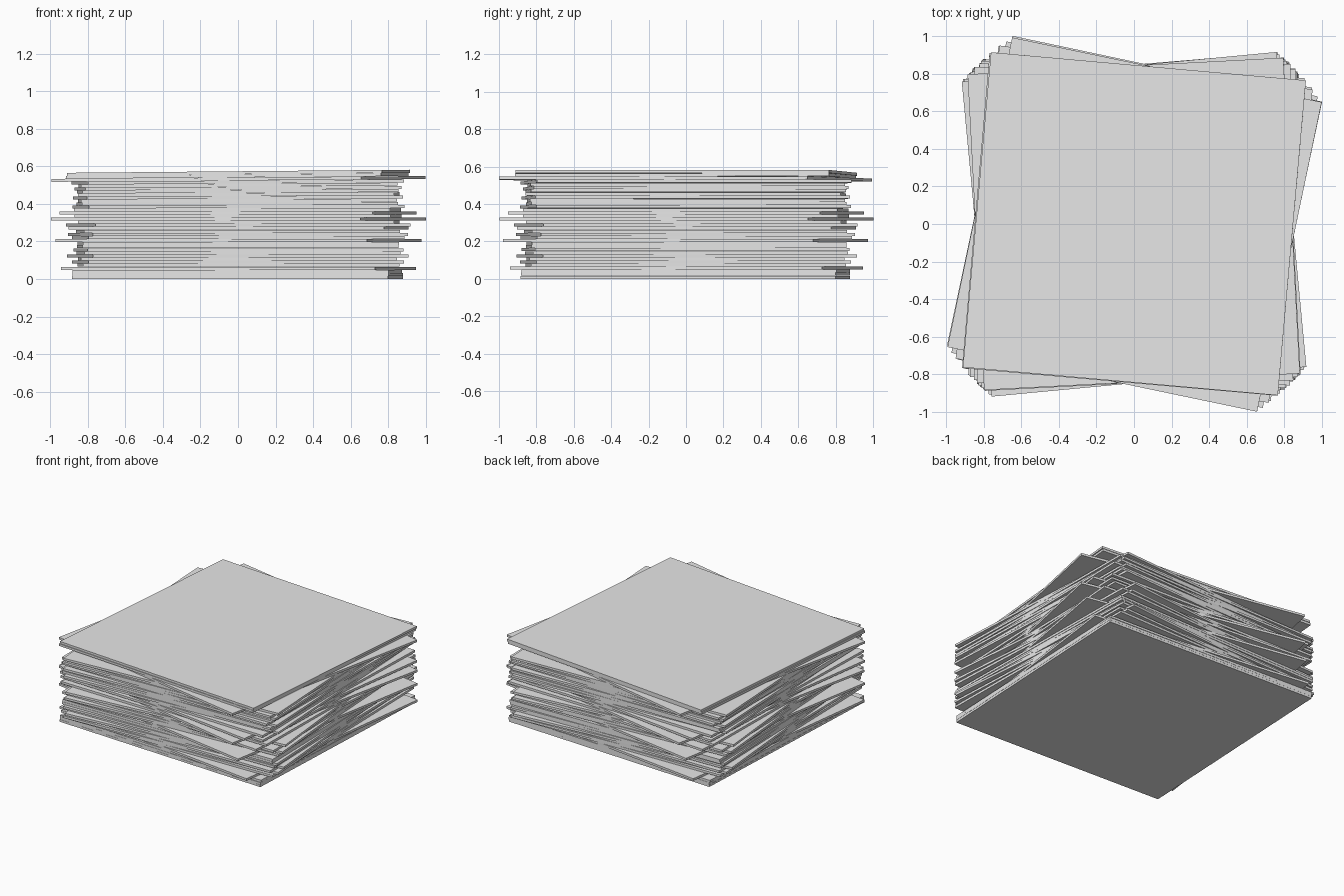
import bpy
import math
import random

cube = bpy.data.objects.get("Cube")
if cube:
    bpy.data.objects.remove(cube, do_unlink=True)

random.seed(4)
SIDE = 1.684       # width of one square sheet
THICK = 0.0161     # thickness of one sheet
PITCH = 0.0164     # height between sheets
LEAN_START = 22    # sheets above this lean gradually
LEAN_MAX = 0.009

grey = bpy.data.materials.new("light_grey")
grey.use_nodes = True
colour = (0.8, 0.8, 0.8, 1)
grey.diffuse_color = colour
grey.node_tree.nodes["Principled BSDF"].inputs["Base Color"].default_value = colour

# Twist of each sheet in degrees, bottom to top
twists = [-2.7, -2.7, -2.5, -7.5, 1, 3, 0.5, 4.8, 1.5, 2.5, 1, 1,
          -10, 3, 4.5, 1.5, -4.5, 5.4, -1, -12, -2, -8, -2, 3, 1,
          0.5, 2.5, -1, 1, 2, 0.5, 3, -11.8, -5, -5.1]


def add_sheet(index, twist):
    """One thin square sheet, twisted about the stack's axis."""
    lean = LEAN_MAX * max(0, index - LEAN_START) / (len(twists) - 1 - LEAN_START)
    shift = 0.004
    bpy.ops.mesh.primitive_cube_add(size=1, location=(
        random.uniform(-shift, shift), random.uniform(-shift, shift),
        THICK / 2 + index * PITCH))
    sheet = bpy.context.object
    sheet.name = f"sheet_{index + 1}"
    sheet.scale = (SIDE, SIDE, THICK)
    sheet.rotation_euler = (0, -lean, math.radians(twist))
    # lean is applied about the world y axis after the twist
    sheet.rotation_mode = 'QUATERNION'
    from mathutils import Quaternion
    sheet.rotation_quaternion = (Quaternion((0, 1, 0), -lean)
                                 @ Quaternion((0, 0, 1), math.radians(twist)))
    sheet.data.materials.append(grey)


for i, angle in enumerate(twists):
    add_sheet(i, angle)
